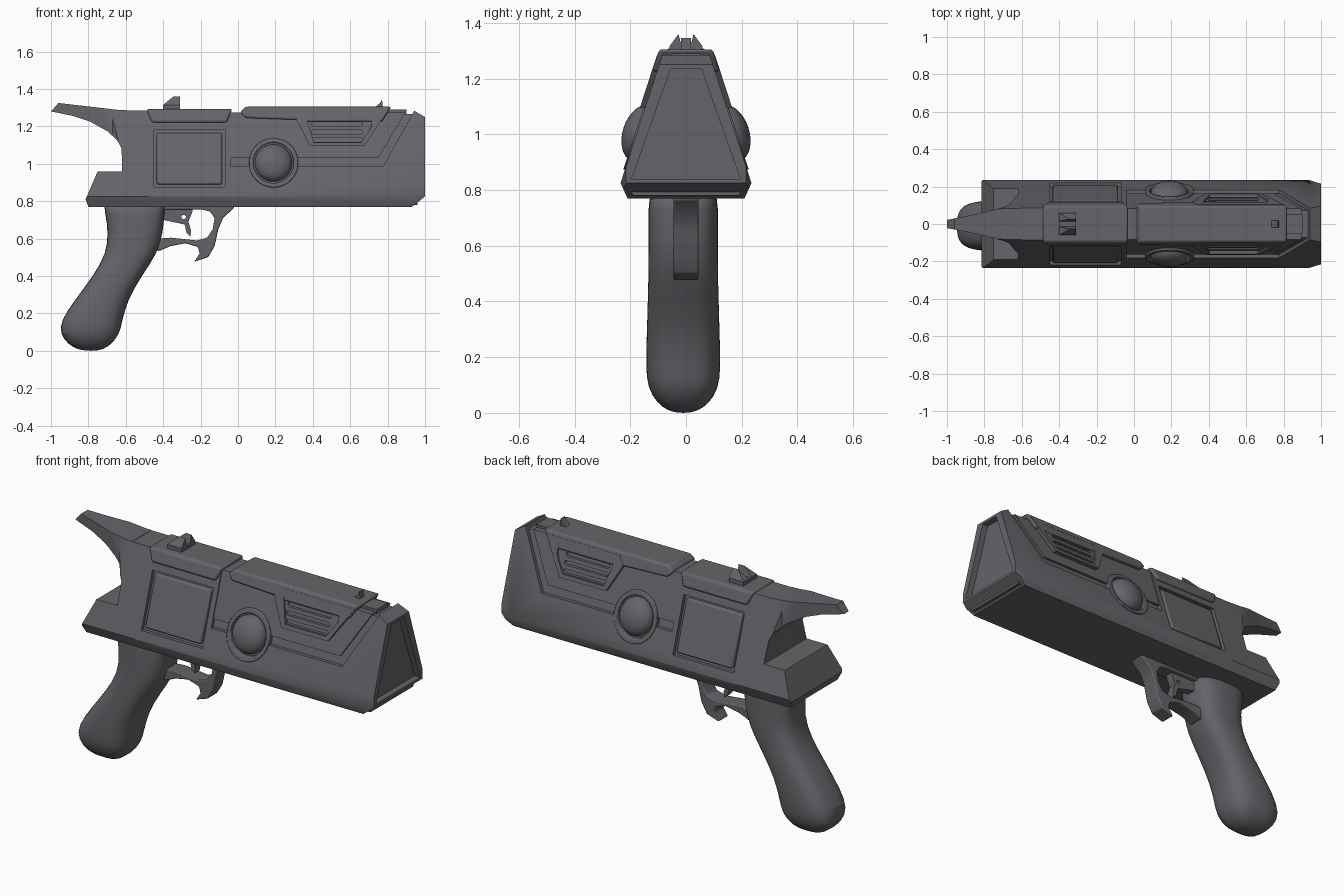
import bpy, bmesh, math
from mathutils import Vector

if "Cube" in bpy.data.objects:
    bpy.data.objects.remove(bpy.data.objects["Cube"])

grey = bpy.data.materials.new("gunmetal_grey")
grey.use_nodes = True
COLOUR = (0.125, 0.13, 0.14, 1)
grey.diffuse_color = COLOUR
grey.node_tree.nodes["Principled BSDF"].inputs["Base Color"].default_value = COLOUR


def make(name, bm):
    bmesh.ops.recalc_face_normals(bm, faces=bm.faces)
    mesh = bpy.data.meshes.new(name)
    bm.to_mesh(mesh)
    bm.free()
    mesh.materials.append(grey)
    obj = bpy.data.objects.new(name, mesh)
    bpy.context.collection.objects.link(obj)
    return obj


def prism(name, outline, axis="y", lo=-0.4, hi=0.4):
    """Extrude a flat outline along one axis."""
    place = {"x": lambda p: (lo, *p), "y": lambda p: (p[0], lo, p[1]), "z": lambda p: (*p, lo)}[axis]
    bm = bmesh.new()
    face = bm.faces.new([bm.verts.new(place(p)) for p in outline])
    top = bmesh.ops.extrude_face_region(bm, geom=[face])["geom"]
    shift = Vector([hi - lo if a == axis else 0 for a in "xyz"])
    bmesh.ops.translate(bm, vec=shift, verts=[v for v in top if isinstance(v, bmesh.types.BMVert)])
    return make(name, bm)


def bake(obj):
    deps = bpy.context.evaluated_depsgraph_get()
    mesh = bpy.data.meshes.new_from_object(obj.evaluated_get(deps))
    obj.modifiers.clear()
    obj.data = mesh


def combine(obj, cutter, operation="DIFFERENCE"):
    mod = obj.modifiers.new("cut", "BOOLEAN")
    mod.operation, mod.object, mod.solver = operation, cutter, "EXACT"
    bake(obj)
    bpy.data.objects.remove(cutter)
    return obj


def mirrored(half):
    """Close a half outline by reflecting its first coordinate."""
    return half + [(-a, b) for a, b in reversed(half)]


def slab(name, side, offset=0.0, top=1.34, bottom=0.77, plan=None):
    """Side outline limited by the tapering body section, grown by an offset."""
    slope = (0.235 - 0.08) / (1.30 - 0.825)
    half = [(0.21 + offset, bottom), (0.235 + offset, 0.825),
            (0.08 + offset - (top - 1.30) * slope, top)]
    obj = combine(prism(name, side), prism("section", mirrored(half), "x", -1.1, 1.1), "INTERSECT")
    if plan:
        outline = plan + [(x, -y) for x, y in reversed(plan)]
        combine(obj, prism("plan", outline, "z", 0, 2), "INTERSECT")
    return obj


def bevel(obj, width, segments=2):
    mod = obj.modifiers.new("bevel", "BEVEL")
    mod.width, mod.segments, mod.limit_method = width, segments, "ANGLE"
    mod.angle_limit = math.radians(30)
    return obj


def disc(radius, n=40, cx=0.19, cz=1.005):
    return [(cx + radius * math.cos(math.tau * i / n), cz + radius * math.sin(math.tau * i / n))
            for i in range(n)]


def box(x0, x1, z0, z1):
    return [(x0, z0), (x1, z0), (x1, z1), (x0, z1)]


# Outer shell with a recessed upper region, side windows and muzzle
shell = slab("outer_shell", [(-0.80, 0.77), (0.93, 0.77), (1.0, 0.825), (1.0, 1.25), (0.94, 1.285),
             (-0.62, 1.285), (-0.62, 0.96), (-0.75, 0.96), (-0.815, 0.81)],
             plan=[(-0.82, 0.24), (0.92, 0.24), (1.0, 0.215)])
combine(shell, prism("recess", [(-0.04, 0.985), (0.775, 0.985), (0.94, 1.28), (0.94, 1.4),
                                (-0.04, 1.4)]))
combine(shell, prism("window", box(-0.45, -0.07, 0.875, 1.18)))
combine(shell, prism("disc_hole", disc(0.125)))
muzzle = [(0.195, 0.84), (0.055, 1.235)]
combine(shell, prism("muzzle_hole", mirrored(muzzle), "x", 0.965, 1.1))

# Inner core seen through the openings
slab("inner_core", box(-0.6, 0.96, 0.78, 1.265), -0.02, 1.265, 0.78)

# Panel above the groove, interrupted by the round boss
panel = slab("upper_panel", [(-0.04, 1.03), (0.75, 1.03), (0.895, 1.275), (-0.04, 1.275)], -0.006, 1.275)
combine(panel, prism("disc_hole", disc(0.13)))

# Side window plates
bevel(slab("side_plate", box(-0.435, -0.085, 0.89, 1.165), -0.002), 0.01)

# Round boss: ring and dome on both sides
ring = slab("boss_ring", disc(0.132), 0.006)
bevel(combine(ring, prism("ring_hole", disc(0.108))), 0.004)
for side, label in ((1, "left"), (-1, "right")):
    bpy.ops.mesh.primitive_uv_sphere_add(segments=32, ring_count=16, location=(0.19, side * 0.165, 1.005),
                                         rotation=(side * math.radians(18), 0, 0))
    dome = bpy.context.object
    dome.name = label + "_dome"
    dome.scale = (0.1, 0.062, 0.103)
    dome.data.materials.append(grey)

# Top saddle and long top rail
bevel(slab("top_saddle", [(-0.49, 1.293), (-0.46, 1.22), (-0.06, 1.22), (-0.03, 1.293)],
           0.016, 1.293), 0.014, 3)
bevel(slab("top_rail", [(0.01, 1.275), (0.04, 1.245), (0.32, 1.235), (0.36, 1.225), (0.77, 1.225),
                        (0.82, 1.305), (0.04, 1.305)], 0.018, 1.305), 0.012, 3)
prism("rail_tip_step", box(0.8, 0.9, 1.2, 1.29), "y", -0.05, 0.05)

# Vent wings: raised frame, inner face and rounded slots
wing = slab("vent_frame", [(0.31, 1.24), (0.385, 1.095), (0.675, 1.095), (0.80, 1.285),
                           (0.34, 1.285)], 0.019, 1.285)
combine(wing, prism("vent_opening", [(0.36, 1.268), (0.405, 1.115), (0.66, 1.115), (0.715, 1.2),
                                     (0.715, 1.268)]))
grille = slab("vent_grille", [(0.35, 1.27), (0.40, 1.11), (0.67, 1.11), (0.74, 1.27)], 0.01, 1.27)
for i in range(4):
    z, r = 1.128 + 0.042 * i, 0.011
    slot = [(cx + r * math.cos(a), z + r * math.sin(a))
            for cx, start in ((0.655, -90), (0.405, 90))
            for a in (math.radians(start + 30 * k) for k in range(7))]
    combine(grille, prism("slot", slot))

# Rear fin, swept back to a narrow tip
slab("rear_fin", [(-0.60, 1.287), (-0.64, 1.288), (-0.96, 1.325), (-1.0, 1.28), (-0.88, 1.255),
                  (-0.79, 1.225), (-0.70, 1.175), (-0.645, 1.125), (-0.622, 1.08), (-0.62, 0.95),
                  (-0.60, 0.95)],
     plan=[(-1.0, 0.022), (-0.88, 0.045), (-0.75, 0.075), (-0.67, 0.1), (-0.63, 0.15), (-0.6, 0.21)])

# Notched rear sight and small front sight
sight = prism("rear_sight", [(-0.40, 1.28), (-0.31, 1.28), (-0.31, 1.36), (-0.345, 1.36), (-0.40, 1.315)])
combine(sight, prism("notch", mirrored([(0.06, 1.28), (0.06, 1.315), (0.027, 1.36), (0.014, 1.31)]),
                     "x", -0.5, -0.2), "INTERSECT")
prism("front_sight", [(0.73, 1.30), (0.775, 1.30), (0.77, 1.345), (0.76, 1.325)], "y", -0.018, 0.018)

# Grip lofted from rounded sections: height, back, front, half width
sections = [(0.80, -0.73, -0.38, 0.125), (0.74, -0.71, -0.392, 0.125), (0.63, -0.695, -0.40, 0.125),
            (0.52, -0.705, -0.43, 0.125), (0.40, -0.775, -0.515, 0.128), (0.27, -0.875, -0.59, 0.132),
            (0.16, -0.95, -0.618, 0.135), (0.09, -0.952, -0.632, 0.128), (0.035, -0.91, -0.675, 0.095),
            (0.008, -0.86, -0.72, 0.055), (0.0, -0.81, -0.76, 0.02)]
bm = bmesh.new()
rings = []
for z, back, front, width in sections:
    loop = []
    for i in range(24):
        c, s = math.cos(math.tau * i / 24), math.sin(math.tau * i / 24)
        x = (back + front) / 2 + (front - back) / 2 * math.copysign(abs(c) ** 0.75, c)
        loop.append(bm.verts.new((x, -0.01 + width * math.copysign(abs(s) ** 0.65, s), z)))
    rings.append(loop)
for a, b in zip(rings, rings[1:]):
    for i in range(24):
        j = (i + 1) % 24
        bm.faces.new((a[i], a[j], b[j], b[i]))
bm.faces.new(rings[0])
bm.faces.new(rings[-1])
grip = make("grip", bm)
grip.modifiers.new("smooth", "SUBSURF").levels = 1

# Trigger guard with finger hook, and trigger
guard = [(-0.02, 0.78), (-0.02, 0.765), (-0.08, 0.71), (-0.105, 0.65), (-0.125, 0.56), (-0.16, 0.50),
         (-0.235, 0.475), (-0.205, 0.52), (-0.215, 0.555), (-0.28, 0.575), (-0.36, 0.56), (-0.43, 0.53),
         (-0.43, 0.60), (-0.36, 0.605), (-0.22, 0.59), (-0.165, 0.605), (-0.135, 0.65), (-0.125, 0.71),
         (-0.15, 0.745), (-0.19, 0.755), (-0.42, 0.755), (-0.42, 0.78)]
bevel(prism("trigger_guard", guard, "y", -0.045, 0.045), 0.006)
trigger = prism("trigger", [(-0.40, 0.77), (-0.40, 0.70), (-0.33, 0.685), (-0.285, 0.675), (-0.275, 0.63),
                            (-0.255, 0.61), (-0.25, 0.64), (-0.265, 0.69), (-0.245, 0.74), (-0.24, 0.77)],
                "y", -0.022, 0.022)
combine(trigger, prism("pin_hole", disc(0.012, 12, -0.29, 0.715)))

# Smooth shading with sharp edges kept
bpy.ops.object.select_all(action="DESELECT")
for obj in bpy.context.scene.objects:
    if obj.type == "MESH":
        obj.select_set(True)
        bpy.context.view_layer.objects.active = obj
bpy.ops.object.shade_smooth_by_angle(angle=math.radians(32))
